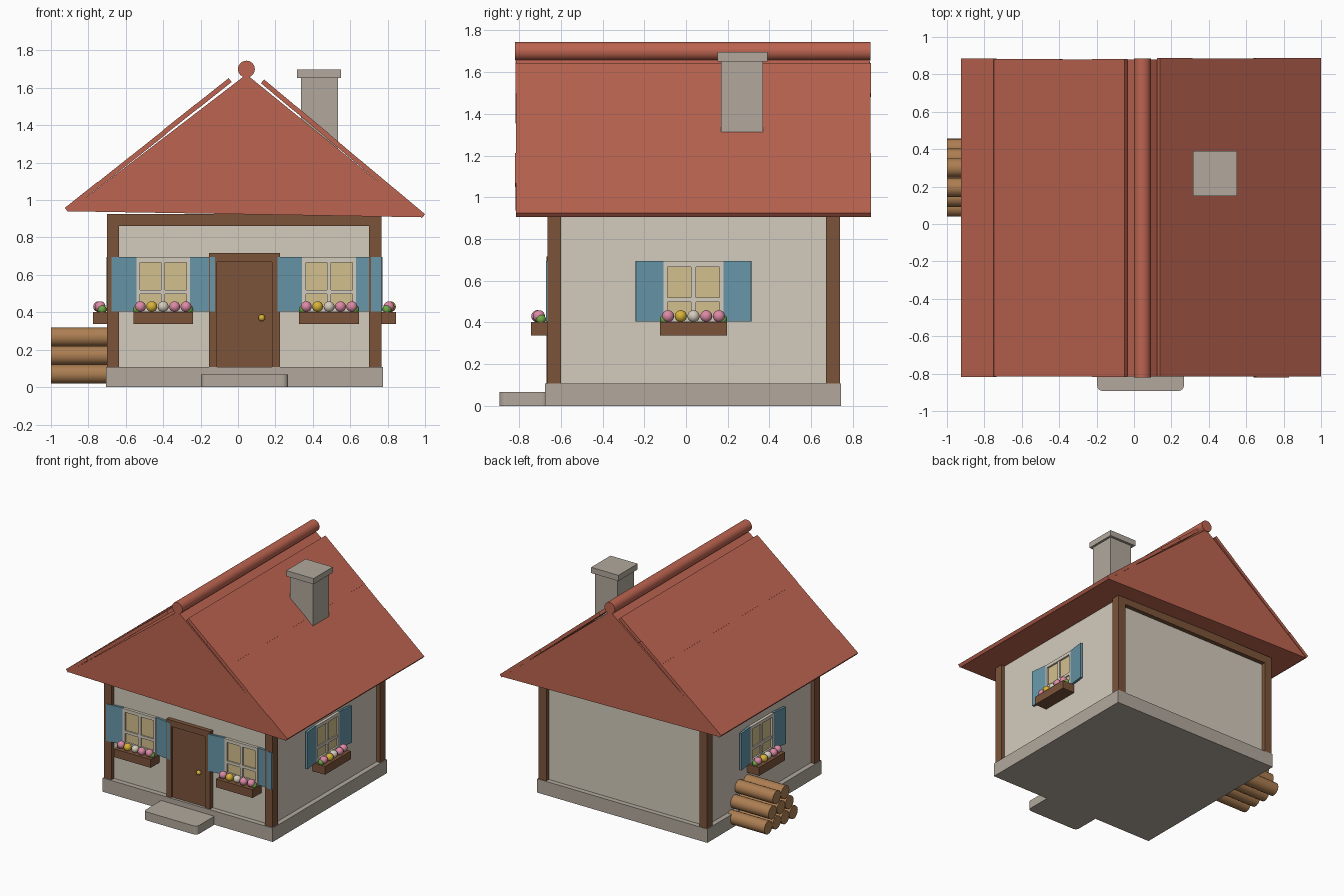
import bpy, bmesh, math, random
from mathutils import Matrix, Vector

if "Cube" in bpy.data.objects:
    bpy.data.objects.remove(bpy.data.objects["Cube"])

random.seed(3)


def material(name, r, g, b):
    m = bpy.data.materials.new(name)
    lin = [((c / 255 + 0.055) / 1.055) ** 2.4 for c in (r, g, b)]
    m.diffuse_color = (*lin, 1)
    m.use_nodes = True
    m.node_tree.nodes["Principled BSDF"].inputs["Base Color"].default_value = m.diffuse_color
    return m


ROOF = material("roof_red", 188, 100, 80)
CREAM = material("wall_cream", 212, 203, 188)
STONE = material("grey_stone", 178, 169, 157)
WOOD = material("dark_wood", 124, 84, 58)
BLUE = material("shutter_blue", 103, 150, 168)
GLASS = material("warm_glass", 212, 192, 142)
PINK = material("flower_pink", 220, 138, 165)
YELLOW = material("flower_yellow", 216, 178, 56)
GREEN = material("leaf_green", 112, 168, 70)
LOG = material("log_tan", 172, 126, 82)

I = Matrix.Identity(4)


def finish(name, bm, mat, smooth=False, M=I):
    bmesh.ops.transform(bm, matrix=M, verts=bm.verts)
    bmesh.ops.recalc_face_normals(bm, faces=bm.faces)
    me = bpy.data.meshes.new(name)
    bm.to_mesh(me)
    bm.free()
    me.materials.append(mat)
    ob = bpy.data.objects.new(name, me)
    bpy.context.collection.objects.link(ob)
    if smooth:
        bpy.ops.object.select_all(action='DESELECT')
        ob.select_set(True)
        bpy.context.view_layer.objects.active = ob
        bpy.ops.object.shade_smooth_by_angle(angle=math.radians(35))
    return ob


def box(name, mat, x, y, z, M=I, bevel_vertical=0):
    bm = bmesh.new()
    bmesh.ops.create_cube(bm, size=1)
    for v in bm.verts:
        v.co = Vector([(a + b) / 2 + c * (b - a) for (a, b), c in zip((x, y, z), v.co)])
    if bevel_vertical:
        edges = [e for e in bm.edges if abs(e.verts[0].co.z - e.verts[1].co.z) > 0.01]
        bmesh.ops.bevel(bm, geom=edges, offset=bevel_vertical, segments=4,
                        profile=0.5, affect='EDGES')
    return finish(name, bm, mat, M=M)


def extrude_y(name, mat, profile, y0, y1):
    bm = bmesh.new()
    face = bm.faces.new([bm.verts.new((x, y0, z)) for x, z in profile])
    new = bmesh.ops.extrude_face_region(bm, geom=[face])["geom"]
    bmesh.ops.translate(bm, vec=(0, y1 - y0, 0),
                        verts=[g for g in new if isinstance(g, bmesh.types.BMVert)])
    return finish(name, bm, mat)


def cylinder(name, mat, a, b, r, sides=24):
    a, b = Vector(a), Vector(b)
    bm = bmesh.new()
    bmesh.ops.create_cone(bm, cap_ends=True, segments=sides, radius1=r, radius2=r,
                          depth=(b - a).length)
    rot = (b - a).to_track_quat('Z', 'Y').to_matrix().to_4x4()
    return finish(name, bm, mat, True, Matrix.Translation((a + b) / 2) @ rot)


def ball(name, mat, p, r, M=I):
    bm = bmesh.new()
    bmesh.ops.create_uvsphere(bm, u_segments=16, v_segments=10, radius=r)
    return finish(name, bm, mat, True, M @ Matrix.Translation(p))


# Foundation, step and walls
box("foundation", STONE, (-0.705, 0.775), (-0.675, 0.742), (0, 0.108))
box("door_step", STONE, (-0.197, 0.267), (-0.893, -0.66), (0, 0.067), bevel_vertical=0.03)
box("walls", CREAM, (-0.667, 0.737), (-0.635, 0.703), (0.1, 0.922))

# Timber posts and beams
for sx, x in (("left", (-0.70, -0.635)), ("right", (0.70, 0.768))):
    for sy, y in (("front", (-0.665, -0.60)), ("back", (0.67, 0.737))):
        box(f"{sy}_{sx}_post", WOOD, x, y, (0.105, 0.925))
for sy, y in (("front", (-0.665, -0.61)), ("back", (0.68, 0.737))):
    box(f"{sy}_beam", WOOD, (-0.70, 0.768), y, (0.86, 0.925))

# Door: frame, leaf and knob
for side, x in (("left", (-0.155, -0.113)), ("right", (0.182, 0.225))):
    box(f"door_frame_{side}", WOOD, x, (-0.668, -0.62), (0.105, 0.717))
box("door_frame_top", WOOD, (-0.155, 0.225), (-0.668, -0.62), (0.668, 0.717))
box("door_leaf", WOOD, (-0.113, 0.182), (-0.655, -0.62), (0.105, 0.668))
ball("door_knob", YELLOW, (0.127, -0.67, 0.37), 0.018)


# Window with shutters and flower box, built facing -y around local x = 0
def window(tag, M):
    box(f"{tag}_glass", GLASS, (-0.13, 0.13), (-0.008, 0), (0.42, 0.675), M)
    for s in (-1, 1):
        side = "left" if s < 0 else "right"
        box(f"{tag}_frame_{side}", CREAM, sorted((s * 0.124, s * 0.144)), (-0.022, 0),
            (0.405, 0.692), M)
        hinge = M @ Matrix.Translation((s * 0.145, 0, 0)) @ Matrix.Rotation(
            -s * math.radians(7), 4, 'Z')
        box(f"{tag}_shutter_{side}", BLUE, sorted((0, s * 0.135)), (-0.02, -0.002),
            (0.405, 0.695), hinge)
    box(f"{tag}_frame_top", CREAM, (-0.144, 0.144), (-0.022, 0), (0.666, 0.692), M)
    box(f"{tag}_frame_bottom", CREAM, (-0.144, 0.144), (-0.022, 0), (0.405, 0.428), M)
    box(f"{tag}_bar_upright", CREAM, (-0.011, 0.011), (-0.018, 0), (0.42, 0.67), M)
    box(f"{tag}_bar_across", CREAM, (-0.13, 0.13), (-0.018, 0), (0.498, 0.52), M)
    box(f"{tag}_flower_box", WOOD, (-0.16, 0.16), (-0.107, 0), (0.337, 0.402), M)
    for i, mat in enumerate((PINK, YELLOW, CREAM, PINK, PINK)):
        ball(f"{tag}_flower_{i}", mat, ((i - 2) * 0.061, -0.07 - 0.008 * (i % 2), 0.43), 0.029, M)
    for i, u in enumerate((-0.137, 0.137)):
        ball(f"{tag}_leaf_{i}", GREEN, (u, -0.06, 0.415), 0.024, M)


for tag, pos, turn in (("front_left_window", (-0.40, -0.635, 0), 0),
                       ("front_right_window", (0.487, -0.635, 0), 0),
                       ("right_window", (0.737, 0.036, 0), 90),
                       ("left_window", (-0.667, 0.036, 0), -90)):
    window(tag, Matrix.Translation(pos) @ Matrix.Rotation(math.radians(turn), 4, 'Z'))

# Solid gable roof, slightly lopsided
Y0, Y1 = -0.82, 0.885
extrude_y("roof_body", ROOF, [(-0.91, 0.94), (0.985, 0.908), (0.045, 1.672)], Y0 + 0.005, Y1 - 0.005)

# Shingle rows lying just above each slope
ROWS = 5
for side, top, low in (("left", (-0.05, 1.652), (-0.925, 0.957)),
                       ("right", (0.14, 1.645), (1.0, 0.924))):
    top, low = Vector(top), Vector(low)
    d = (low - top).normalized()
    n = Vector((-d.y, d.x))
    n = n if n.y > 0 else -n
    for i in range(ROWS):
        lift = n * random.uniform(-0.001, 0.002)
        a = top.lerp(low, i / ROWS) + lift
        b = top.lerp(low, (i + 1) / ROWS) + lift
        extrude_y(f"{side}_shingle_row_{i}", ROOF, [a, b, b - n * 0.026, a - n * 0.026],
                  Y0 + random.uniform(0, 0.006), Y1 + random.uniform(-0.006, 0.003))

# Ridge roll
cylinder("roof_ridge", ROOF, (0.045, Y0, 1.70), (0.045, Y1, 1.70), 0.045, 32)

# Chimney
box("chimney", STONE, (0.337, 0.535), (0.167, 0.37), (1.2, 1.655))
box("chimney_cap", STONE, (0.315, 0.552), (0.15, 0.39), (1.652, 1.697))

# Stacked firewood on the left side
for row in range(3):
    for i in range(4 - row):
        y = 0.09 + 0.105 * (i + row / 2)
        z = 0.07 + 0.099 * row
        cylinder(f"log_{row}_{i}", LOG, (-1.0, y, z), (-0.67, y, z), 0.051, 20)
